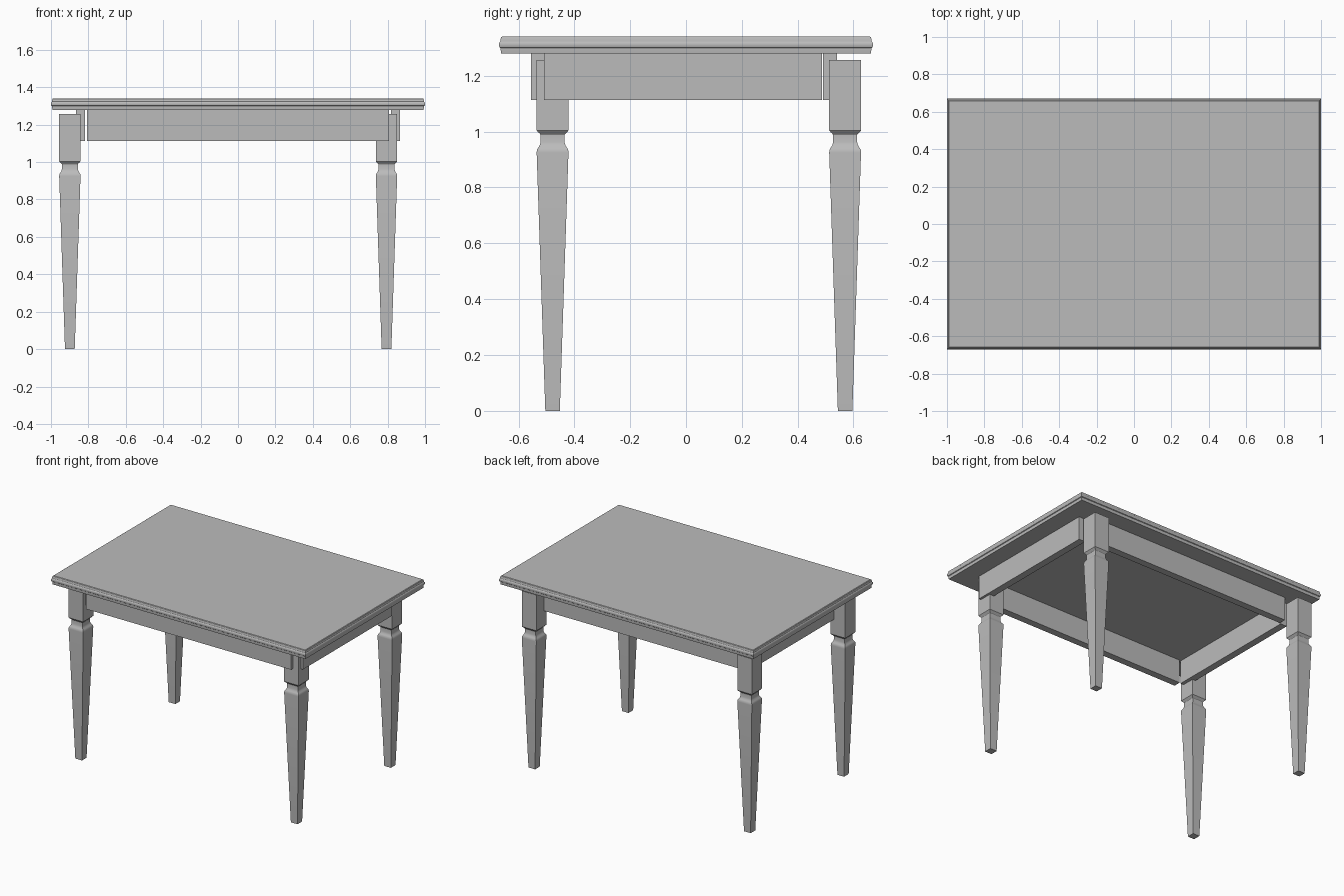
import bpy
import bmesh
import math

old = bpy.data.objects.get("Cube")
if old:
    bpy.data.objects.remove(old, do_unlink=True)

# One plain grey for the whole table
grey = bpy.data.materials.new("plain grey")
grey.use_nodes = True
colour = (0.5, 0.5, 0.5, 1)
grey.diffuse_color = colour
grey.node_tree.nodes["Principled BSDF"].inputs["Base Color"].default_value = colour


def loft(name, x, y, rings):
    """Stack rectangular sections (z, half width, half depth) into a closed solid."""
    bm = bmesh.new()
    loops = []
    for z, hx, hy in rings:
        corners = ((-hx, -hy), (hx, -hy), (hx, hy), (-hx, hy))
        loops.append([bm.verts.new((cx, cy, z)) for cx, cy in corners])
    for low, high in zip(loops, loops[1:]):
        for i in range(4):
            j = (i + 1) % 4
            bm.faces.new((low[i], low[j], high[j], high[i]))
    bm.faces.new(loops[0][::-1])
    bm.faces.new(loops[-1])
    mesh = bpy.data.meshes.new(name)
    bm.to_mesh(mesh)
    bm.free()
    mesh.materials.append(grey)
    obj = bpy.data.objects.new(name, mesh)
    obj.location = (x, y, 0)
    bpy.context.collection.objects.link(obj)
    bpy.ops.object.select_all(action="DESELECT")
    obj.select_set(True)
    bpy.context.view_layer.objects.active = obj
    bpy.ops.object.shade_smooth_by_angle(angle=math.radians(30))
    return obj


# Table top with a moulded edge: (height, inset from the widest line)
edge = [(1.279, 0.008), (1.293, 0.006), (1.299, 0.006), (1.302, 0.002), (1.308, 0),
        (1.314, 0), (1.32, 0.002), (1.323, 0.005), (1.332, 0.006), (1.338, 0.008),
        (1.341, 0.012)]
loft("table_top", 0, 0, [(z, 1 - inset, 0.67 - inset) for z, inset in edge])

# Aprons under the top
LOW, HIGH = 1.113, 1.279


def apron(name, x, y, hx, hy):
    loft(name, x, y, [(LOW, hx, hy), (HIGH, hx, hy)])


apron("front_apron", 0, -0.531, 0.806, 0.025)
apron("back_apron", 0, 0.516, 0.806, 0.025)
apron("left_apron", 0.842, -0.011, 0.025, 0.498)
apron("right_apron", -0.842, -0.011, 0.025, 0.498)

# Tapered legs with a coved neck and square block: (height, half width)
leg = [(0, 0.026), (0.925, 0.057), (0.935, 0.056), (0.943, 0.051), (0.951, 0.046),
       (0.962, 0.043), (0.988, 0.043), (0.993, 0.046), (0.998, 0.052), (1.004, 0.057),
       (1.257, 0.057)]
for side, x in (("right", -0.899), ("left", 0.794)):
    for end, y in (("front", -0.478), ("back", 0.57)):
        loft(f"{end}_{side}_leg", x, y, [(z, h, h) for z, h in leg])
